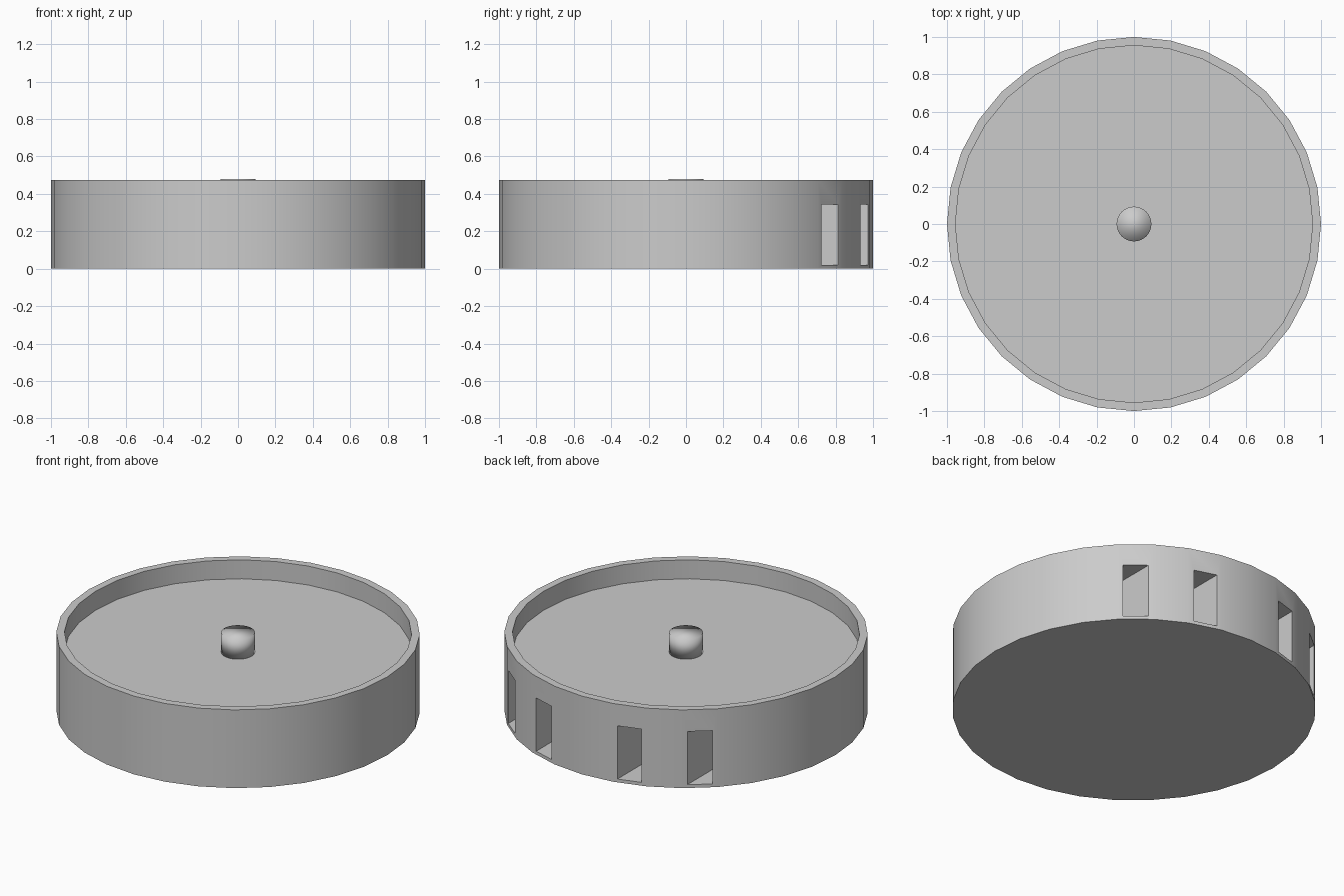
import bpy, bmesh
from mathutils import Matrix, Vector

if "Cube" in bpy.data.objects:
    bpy.data.objects.remove(bpy.data.objects["Cube"])

HEIGHT, FLOOR, RIM = 0.475, 0.36, 0.955


def make_object(name, bm):
    mesh = bpy.data.meshes.new(name)
    bmesh.ops.recalc_face_normals(bm, faces=bm.faces)
    bm.to_mesh(mesh)
    bm.free()
    obj = bpy.data.objects.new(name, mesh)
    bpy.context.collection.objects.link(obj)
    return obj


def add_cylinder(bm, radius, z0, z1, sides=32):
    bmesh.ops.create_cone(bm, cap_ends=True, segments=sides, radius1=radius, radius2=radius,
                          depth=z1 - z0, matrix=Matrix.Translation((0, 0, (z0 + z1) / 2)))


def smooth(obj, angle):
    bpy.ops.object.select_all(action='DESELECT')
    obj.select_set(True)
    bpy.context.view_layer.objects.active = obj
    bpy.ops.object.shade_smooth_by_angle(angle=angle)


# Round base with a shallow recess inside the rim
bm = bmesh.new()
add_cylinder(bm, 1.0, 0, HEIGHT)
for scale, drop in ((RIM, 0), (1, FLOOR - HEIGHT)):
    top = max((f for f in bm.faces if len(f.verts) > 4),
              key=lambda f: f.calc_center_median().z)
    face = bmesh.ops.extrude_discrete_faces(bm, faces=[top])['faces'][0]
    for v in face.verts:
        v.co = Vector((v.co.x * scale, v.co.y * scale, v.co.z + drop))
base = make_object("base", bm)

# Four rectangular sockets in the back wall, cut straight in along y
bm = bmesh.new()
z0, z1, y0, y1 = 0.02, 0.343, 0.45, 1.1
for side in (-1, 1):
    for xa, xb in ((0.221, 0.353), (0.578, 0.686)):
        m = Matrix.Translation((side * (xa + xb) / 2, (y0 + y1) / 2, (z0 + z1) / 2))
        m = m @ Matrix.Diagonal((xb - xa, y1 - y0, z1 - z0, 1))
        bmesh.ops.create_cube(bm, size=1, matrix=m)
cutter = make_object("socket_cutter", bm)
cutter.hide_render = True

cut = base.modifiers.new("sockets", 'BOOLEAN')
cut.object = cutter
cut.operation = 'DIFFERENCE'
cut.solver = 'EXACT'
bpy.context.view_layer.objects.active = base
base.select_set(True)
bpy.ops.object.modifier_apply(modifier=cut.name)
bpy.data.objects.remove(cutter)
smooth(base, 0.5)

# Centre knob, smooth all over
bm = bmesh.new()
add_cylinder(bm, 0.093, FLOOR, 0.48)
knob = make_object("centre_knob", bm)
smooth(knob, 3.1)
